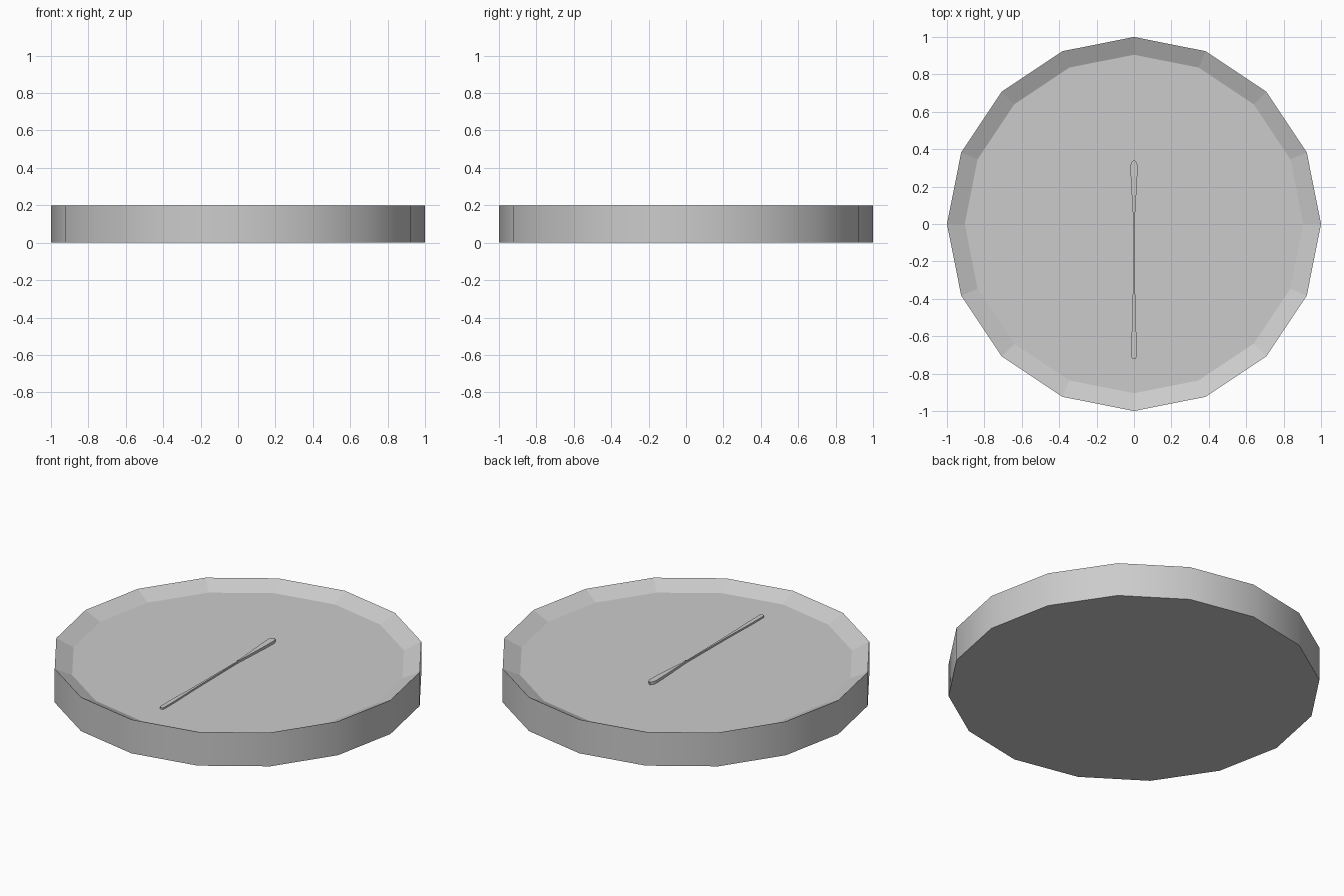
import bpy, bmesh
from math import cos, sin, tau

if "Cube" in bpy.data.objects:
    bpy.data.objects.remove(bpy.data.objects["Cube"])

SIDES = 16


def finish(bm, name):
    bmesh.ops.recalc_face_normals(bm, faces=bm.faces)
    mesh = bpy.data.meshes.new(name)
    bm.to_mesh(mesh)
    bm.free()
    obj = bpy.data.objects.new(name, mesh)
    bpy.context.collection.objects.link(obj)
    return obj


# Dial body: straight outer wall, bevelled inner rim, recessed face
bm = bmesh.new()
rings = [[bm.verts.new((r * cos(tau * i / SIDES), r * sin(tau * i / SIDES), z))
          for i in range(SIDES)]
         for r, z in ((1, 0), (1, 0.2), (0.905, 0.155))]
for level, (low, high) in enumerate(zip(rings, rings[1:])):
    for i in range(SIDES):
        j = (i + 1) % SIDES
        face = bm.faces.new((low[i], low[j], high[j], high[i]))
        face.smooth = level == 0
bm.faces.new(rings[0])
bm.faces.new(rings[-1])
for e in bm.edges:
    if abs(e.verts[0].co.z - e.verts[1].co.z) < 1e-5:
        e.smooth = False
finish(bm, "dial_body")


# Hands: thin tapered plates given as (half width, y, top z) down one side
def hand(name, profile, base):
    bm = bmesh.new()
    outline = profile + [(-x, y, z) for x, y, z in reversed(profile)]
    top = [bm.verts.new(p) for p in outline]
    bottom = [bm.verts.new((x, y, base)) for x, y, z in outline]
    bm.faces.new(top)
    bm.faces.new(bottom)
    for i in range(len(top)):
        j = (i + 1) % len(top)
        bm.faces.new((top[i], top[j], bottom[j], bottom[i]))
    return finish(bm, name)


hand("hour_hand", [(0.003, 0.0, 0.167), (0.017, 0.24, 0.171),
                   (0.019, 0.315, 0.172), (0.012, 0.332, 0.172),
                   (0.004, 0.34, 0.172)], 0.154)
hand("minute_hand", [(0.003, 0.0, 0.165), (0.007, -0.41, 0.165),
                     (0.013, -0.61, 0.165), (0.013, -0.71, 0.165),
                     (0.009, -0.72, 0.165)], 0.154)

# Centre pin
bm = bmesh.new()
bmesh.ops.create_cone(bm, cap_ends=True, segments=8, radius1=0.005,
                      radius2=0.005, depth=0.018)
bmesh.ops.translate(bm, verts=bm.verts, vec=(0, 0, 0.161))
finish(bm, "centre_pin")
